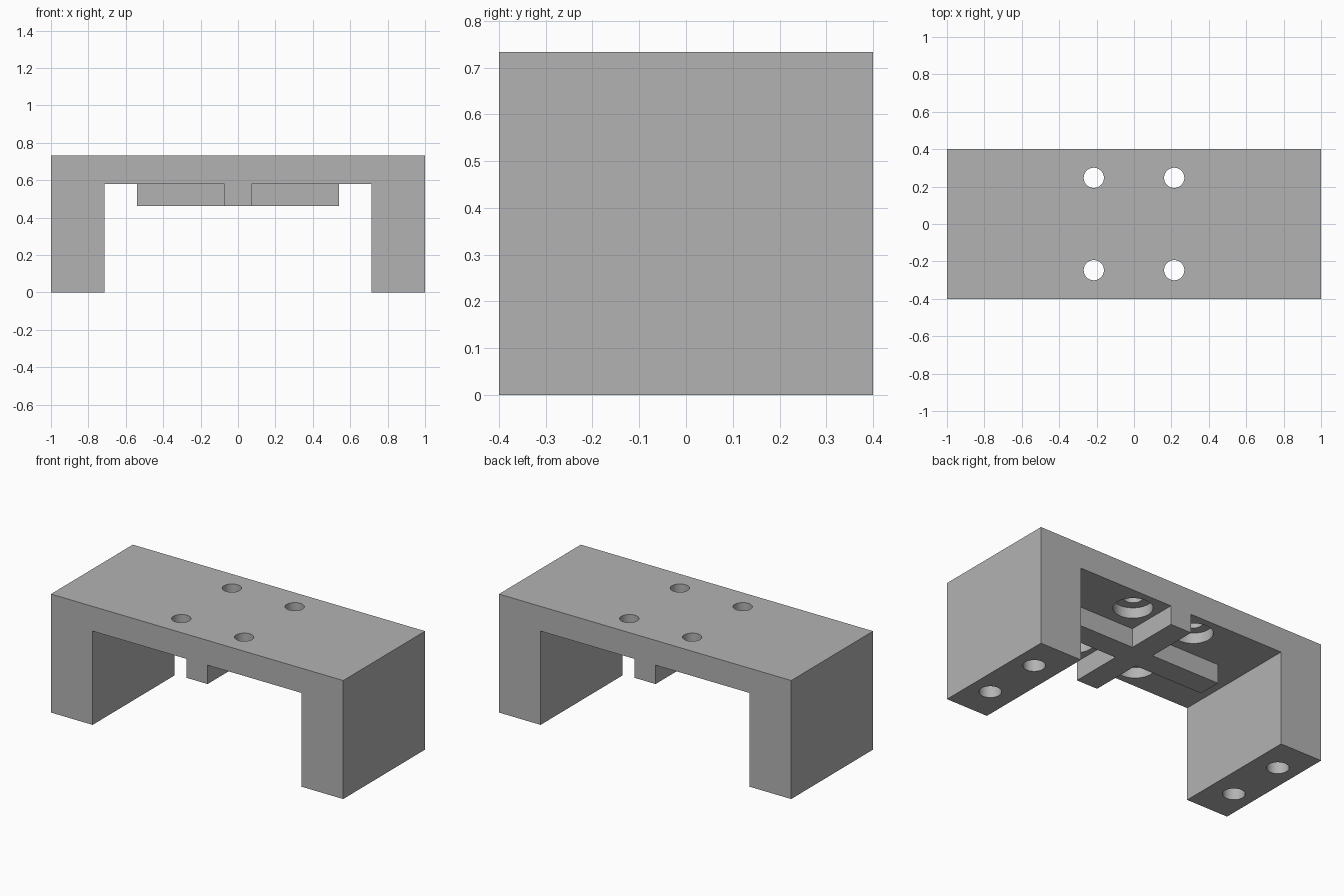
import bpy
import bmesh
from mathutils import Matrix

cube = bpy.data.objects.get("Cube")
if cube:
    bpy.data.objects.remove(cube, do_unlink=True)

HALF_DEPTH, TOP, UNDER, RIB_Z = 0.4, 0.733, 0.58, 0.463
LEG_IN, RIB_W, RIB_END = 0.715, 0.072, 0.54

grey = bpy.data.materials.new("plain_grey")
grey.use_nodes = True
grey.diffuse_color = (0.45, 0.45, 0.45, 1)
grey.node_tree.nodes["Principled BSDF"].inputs["Base Color"].default_value = (0.45, 0.45, 0.45, 1)


def make_object(name, bm):
    bmesh.ops.recalc_face_normals(bm, faces=bm.faces)
    mesh = bpy.data.meshes.new(name)
    bm.to_mesh(mesh)
    bm.free()
    mesh.materials.append(grey)
    obj = bpy.data.objects.new(name, mesh)
    bpy.context.collection.objects.link(obj)
    return obj


def add_cylinder(bm, x, y, z0, z1, radius):
    bmesh.ops.create_cone(bm, cap_ends=True, segments=48, radius1=radius, radius2=radius,
                          depth=z1 - z0, matrix=Matrix.Translation((x, y, (z0 + z1) / 2)))


def combine(target, tool, operation):
    """Apply a boolean, then remove the tool object."""
    mod = target.modifiers.new(tool.name, "BOOLEAN")
    mod.object, mod.operation, mod.solver = tool, operation, "EXACT"
    bpy.context.view_layer.objects.active = target
    bpy.ops.object.modifier_apply(modifier=mod.name)
    bpy.data.objects.remove(tool, do_unlink=True)


# Bridge with two legs and the full-depth central rib, as one extruded profile
half = [(1, TOP), (1, 0), (LEG_IN, 0), (LEG_IN, UNDER), (RIB_W, UNDER), (RIB_W, RIB_Z)]
profile = half + [(-x, z) for x, z in reversed(half)]
bm = bmesh.new()
face = bm.faces.new([bm.verts.new((x, -HALF_DEPTH, z)) for x, z in profile])
side = bmesh.ops.extrude_face_region(bm, geom=[face])["geom"]
bmesh.ops.translate(bm, vec=(0, 2 * HALF_DEPTH, 0),
                    verts=[v for v in side if isinstance(v, bmesh.types.BMVert)])
bracket = make_object("bridge_bracket", bm)

# Lengthwise rib, crossing the central one and sunk into the deck
bm = bmesh.new()
rib_top = UNDER + 0.05
bmesh.ops.create_cube(bm, size=1, matrix=Matrix.Translation((0, 0, (RIB_Z + rib_top) / 2))
                      @ Matrix.Diagonal((2 * RIB_END, 2 * RIB_W, rib_top - RIB_Z, 1)))
combine(bracket, make_object("cross_rib", bm), "UNION")

# Deck bolt holes, their counterbores, and blind holes in the feet
bolts, bores, feet = bmesh.new(), bmesh.new(), bmesh.new()
for sx in (-1, 1):
    for sy in (-1, 1):
        add_cylinder(bolts, sx * 0.215, sy * 0.247, 0.4, 0.9, 0.054)
        add_cylinder(bores, sx * 0.215, sy * 0.247, 0.4, UNDER + 0.065, 0.11)
        add_cylinder(feet, sx * 0.87, sy * 0.187, -0.1, 0.3, 0.062)
for name, bm in (("bolt_cutter", bolts), ("counterbore_cutter", bores), ("foot_cutter", feet)):
    combine(bracket, make_object(name, bm), "DIFFERENCE")

# Smooth hole walls with sharp edges
bpy.ops.object.select_all(action="DESELECT")
bracket.select_set(True)
bpy.context.view_layer.objects.active = bracket
bpy.ops.object.shade_smooth_by_angle()
